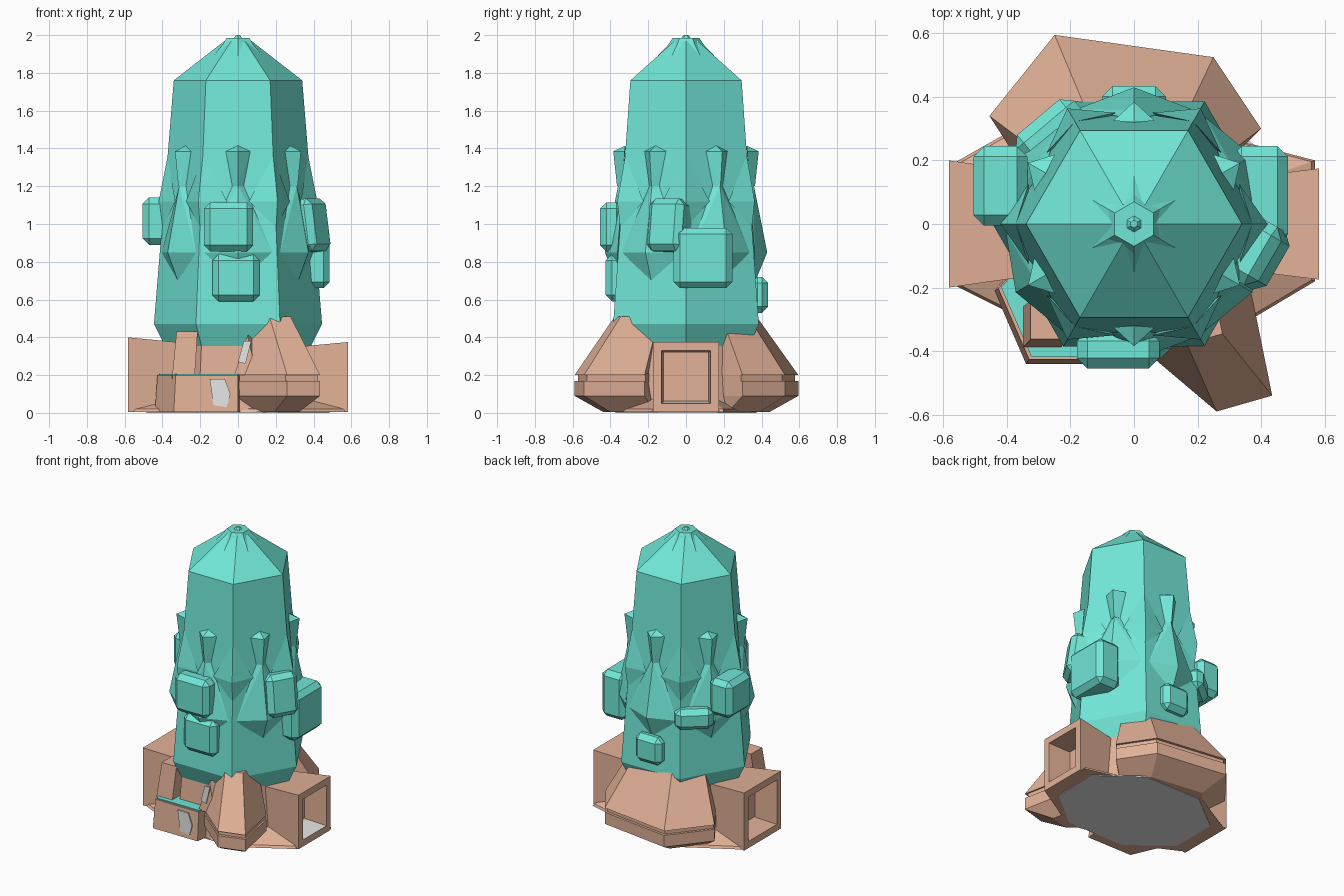
import bpy, bmesh
from math import cos, sin, radians
from mathutils import Vector

if "Cube" in bpy.data.objects:
    bpy.data.objects.remove(bpy.data.objects["Cube"])


def material(name, rgb):
    m = bpy.data.materials.new(name)
    m.use_nodes = True
    color = (*rgb, 1)
    m.diffuse_color = color
    m.node_tree.nodes["Principled BSDF"].inputs["Base Color"].default_value = color
    return m


TEAL = material("teal stone", (0.165, 0.80, 0.68))
TAN = material("tan rock", (0.76, 0.44, 0.31))
GREY = material("pale grey stone", (0.8, 0.8, 0.8))


def finish(bm, name, *mats):
    me = bpy.data.meshes.new(name)
    bm.to_mesh(me)
    bm.free()
    for mat in mats:
        me.materials.append(mat)
    ob = bpy.data.objects.new(name, me)
    bpy.context.collection.objects.link(ob)
    return ob


def hull_mesh(points):
    bm = bmesh.new()
    for p in points:
        bm.verts.new(p)
    bmesh.ops.convex_hull(bm, input=bm.verts[:])
    bmesh.ops.delete(bm, geom=[v for v in bm.verts if not v.link_faces], context='VERTS')
    bmesh.ops.dissolve_limit(bm, angle_limit=0.01, verts=bm.verts[:], edges=bm.edges[:])
    bmesh.ops.recalc_face_normals(bm, faces=bm.faces[:])
    return bm


def hull(name, points, mat):
    return finish(hull_mesh(points), name, mat)


def ring(r, z, turn=0):
    return [(r * cos(radians(60 * i + turn)), r * sin(radians(60 * i + turn)), z) for i in range(6)]


def polar(angle, out, side, z):
    c, s = cos(radians(angle)), sin(radians(angle))
    return (out * c - side * s, out * s + side * c, z)


def mirrored(angle, out, side, z):
    return [polar(angle, out, side, z), polar(angle, out, -side, z)]


def flat(outline, scale, z):
    return [(x * scale, y * scale, z) for x, y in outline]


# Six sided tower with its roof
hull("tower", ring(0.36, 0.3) + ring(0.445, 0.47) + ring(0.34, 1.76) + ring(0.07, 1.97), TEAL)
hull("roof_cap", ring(0.10, 1.94, 30) + ring(0.07, 1.985, 30), TEAL)
hull("roof_tip", ring(0.03, 1.98, 30) + ring(0.012, 2.0, 30), TEAL)

for i in range(6):
    face, corner = 60 * i + 30, 60 * i
    # Star ray on the roof
    hull(f"roof_ray_{i}", [polar(face, 0.155, 0, 1.885), polar(face, 0.06, 0, 1.985)]
         + mirrored(face, 0.07, 0.05, 1.95), TEAL)
    # Slim ridged wedge high on each face
    hull(f"face_wedge_{i}", [polar(face, 0.32, 0, 1.415), polar(face, 0.385, 0, 1.385),
                             polar(face, 0.365, 0, 1.2)]
         + mirrored(face, 0.325, 0.065, 1.385) + mirrored(face, 0.335, 0.03, 1.2), TEAL)
    # Broad ridge on each face, undercut to a point
    hull(f"face_ridge_{i}", [polar(face, 0.36, 0, 1.2), polar(face, 0.43, 0, 0.85),
                             polar(face, 0.36, 0, 0.68)]
         + mirrored(face, 0.335, 0.03, 1.2) + mirrored(face, 0.35, 0.11, 1.02)
         + mirrored(face, 0.362, 0.18, 0.85), TEAL)
    # Overhanging brow on each corner
    hull(f"corner_brow_{i}", [polar(corner, 0.372, 0, 1.36), polar(corner, 0.42, 0, 1.12),
                              polar(corner, 0.402, 0, 0.98)]
         + mirrored(corner, 0.332, 0.125, 1.12), TEAL)


# Chamfered boxes stuck to the tower
def box(name, center, size, turn=0, tilt=0, chamfer=0.033):
    bm = bmesh.new()
    bmesh.ops.create_cube(bm, size=1)
    bmesh.ops.scale(bm, vec=Vector(size), verts=bm.verts[:])
    ob = finish(bm, name, TEAL)
    ob.location = center
    ob.rotation_euler = (0, radians(tilt), radians(turn))
    bevel = ob.modifiers.new("chamfer", 'BEVEL')
    bevel.width = chamfer
    bevel.segments = 1


box("front_box", (-0.05, -0.395, 0.985), (0.26, 0.12, 0.26))
box("front_lower_box", (-0.01, -0.375, 0.715), (0.25, 0.10, 0.25))
box("right_box", (-0.42, 0.12, 1.015), (0.17, 0.25, 0.25))
box("left_low_box", (0.395, 0.09, 0.82), (0.18, 0.31, 0.32))
box("left_front_box", (0.372, -0.085, 0.99), (0.16, 0.21, 0.28), -30, -8)
box("back_box", (0, 0.39, 0.625), (0.20, 0.09, 0.19))
box("back_right_box", (-0.25, 0.275, 0.87), (0.16, 0.24, 0.14), 130)


# Large rocks with a groove round their widest part
def rock(name, outline, top):
    hull(name + "_foot", flat(outline, 0.74, 0.004) + flat(outline, 1, 0.09) + flat(outline, 1, 0.17), TAN)
    hull(name + "_groove", flat(outline, 0.97, 0.16) + flat(outline, 0.97, 0.21), TAN)
    hull(name + "_body", flat(outline, 1, 0.2) + flat(outline, 0.64, top), TAN)


rock("front_rock", [(0.0, -0.37), (0.26, -0.59), (0.435, -0.54), (0.37, -0.22), (0.08, -0.15)], 0.51)
rock("back_rock", [(-0.455, 0.34), (-0.25, 0.595), (0.25, 0.525), (0.40, 0.3), (0.2, 0.1), (-0.3, 0.1)], 0.5)

# Core and spreading foot under the tower
hull("base_core", ring(0.42, 0.01) + ring(0.385, 0.37), TAN)
foot = [(0.57, 0.2), (0.57, -0.18), (0.2, -0.4), (-0.35, -0.3), (-0.57, -0.19), (-0.57, 0.19), (-0.2, 0.4)]
hull("base_foot", flat(foot, 1, 0.004) + flat(foot, 0.98, 0.02) + flat(foot, 0.55, 0.1), TAN)
hull("floor_plate", ring(0.43, 0) + ring(0.43, 0.008) + flat(foot, 0.85, 0) + flat(foot, 0.85, 0.008), GREY)


# Hollow square ducts on both sides, with a pale floor where one is given
def duct(name, side, half, height, floor):
    pts = []
    for s in (-1, 1):
        for x, y, z in ((0.583, half, height), (0.3, half * 0.8, height * 0.93)):
            pts += [(side * x, s * y, 0.004), (side * x, s * y, z)]
    bm = hull_mesh(pts)
    mouth = max(bm.faces, key=lambda f: f.calc_center_median().x * side)
    for rim, inward in ((0.065, 0), (0.015, 0.16)):
        bmesh.ops.inset_region(bm, faces=[mouth], thickness=rim)
        bmesh.ops.translate(bm, verts=list(mouth.verts), vec=(-side * inward, 0, 0))
    bm.normal_update()
    for f in bm.faces:
        low = f.calc_center_median().z < height / 3
        f.material_index = 1 if low and f.normal.z > 0.8 else 0
    finish(bm, name, TAN, floor)


duct("left_duct", 1, 0.175, 0.375, GREY)
duct("right_duct", -1, 0.2, 0.4, TAN)

# Ruined corner at the front right
wall = [(-0.44, -0.21), (-0.34, -0.44), (0.0, -0.44), (0.04, -0.1), (-0.35, -0.1)]
hull("ruin_wall", flat(wall, 1, 0.004) + flat(wall, 0.97, 0.2), TAN)
hull("ruin_ledge", flat(wall, 0.95, 0.198) + flat(wall, 0.95, 0.207), TEAL)
pillar = [(-0.35, -0.39), (-0.23, -0.39), (-0.23, -0.26), (-0.35, -0.26)]
hull("ruin_pillar", flat(pillar, 1, 0.18) + flat(pillar, 0.93, 0.43), TAN)
hull("ruin_shard", [(-0.02, -0.40, 0.2), (0.1, -0.40, 0.2), (0.05, -0.38, 0.41),
                    (-0.02, -0.3, 0.2), (0.1, -0.3, 0.4)], TAN)

# Pale stone showing through the gaps
hull("wall_gap", [(x, y, z) for x, z in ((-0.15, 0.18), (-0.13, 0.04), (-0.06, 0.03), (-0.04, 0.1), (-0.07, 0.18))
                  for y in (-0.443, -0.435)], GREY)
hull("shard_gap", [(x, y, z) for x, z in ((0.0, 0.27), (0.03, 0.38), (0.07, 0.38), (0.04, 0.26))
                   for y in (-0.405, -0.398)], GREY)
